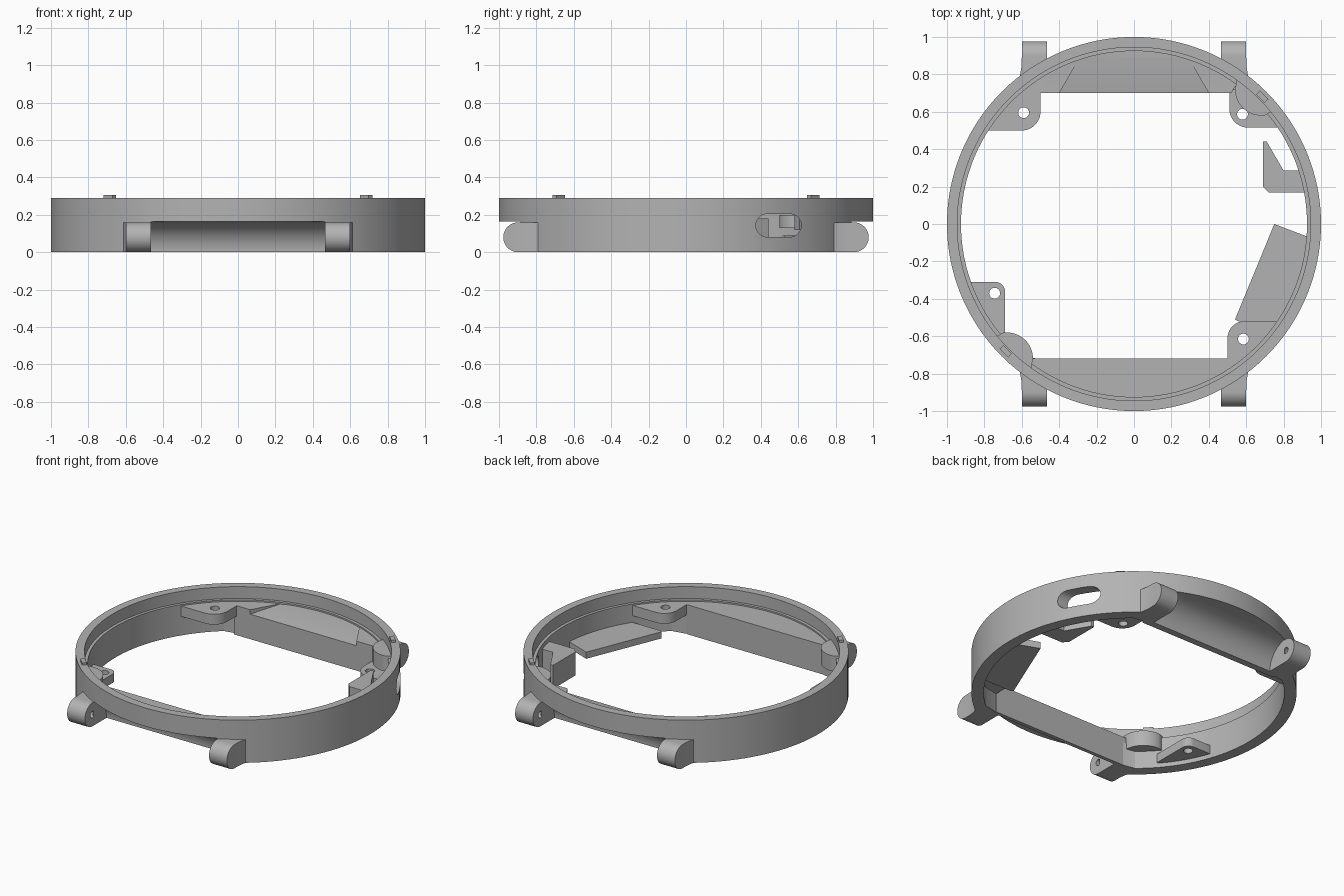
import bpy, bmesh, math

if "Cube" in bpy.data.objects:
    bpy.data.objects.remove(bpy.data.objects["Cube"])

grey = bpy.data.materials.new("satin_grey")
grey.diffuse_color = (0.45, 0.45, 0.45, 1)
grey.use_nodes = True
grey.node_tree.nodes["Principled BSDF"].inputs["Base Color"].default_value = grey.diffuse_color


def arc(cx, cy, r, a0, a1, n=10):
    return [(cx + r * math.cos(math.radians(a0 + (a1 - a0) * i / n)),
             cy + r * math.sin(math.radians(a0 + (a1 - a0) * i / n))) for i in range(n + 1)]


def wall(a0, a1, n=12):
    # arc buried inside the ring wall
    return arc(0, 0, 0.965, a0, a1, n)


def circle(cx, cy, r, n=24):
    return arc(cx, cy, r, 0, 360 - 360 / n, n - 1)


def flip(pts, sx, sy):
    return [(x * sx, y * sy) for x, y in pts]


def prism(name, pts, lo, hi, axis='z'):
    """Extrude a 2D outline; axis z uses (x, y), axis x uses (y, z)."""
    bm = bmesh.new()
    put = (lambda p, c: (p[0], p[1], c)) if axis == 'z' else (lambda p, c: (c, p[0], p[1]))
    a = [bm.verts.new(put(p, lo)) for p in pts]
    b = [bm.verts.new(put(p, hi)) for p in pts]
    bm.faces.new(a)
    bm.faces.new(b)
    for i in range(len(pts)):
        j = (i + 1) % len(pts)
        bm.faces.new((a[i], a[j], b[j], b[i]))
    bmesh.ops.recalc_face_normals(bm, faces=bm.faces)
    me = bpy.data.meshes.new(name)
    bm.to_mesh(me)
    bm.free()
    me.materials.append(grey)
    ob = bpy.data.objects.new(name, me)
    bpy.context.collection.objects.link(ob)
    return ob


def boolean(ob, tool, op='DIFFERENCE'):
    m = ob.modifiers.new("cut", 'BOOLEAN')
    m.operation, m.solver, m.object = op, 'EXACT', tool
    bpy.context.view_layer.objects.active = ob
    bpy.ops.object.modifier_apply(modifier=m.name)
    bpy.data.objects.remove(tool)


def strap_recess(s):
    # rounded channel between a pair of lugs
    prof = [(0.745, -0.1)] + arc(0.91, 0, 0.165, 180, 90, 14) + [(1.2, 0.165), (1.2, -0.1)]
    return prism("recess_cutter", flip(prof, s, 1), -0.466, 0.466, 'x')


# ring with a stepped bore, strap recesses and a side port
ring = prism("case_ring", circle(0, 0, 1, 128), 0, 0.29)
boolean(ring, prism("bore_cutter", circle(0, 0, 0.925, 128), -0.1, 0.4))
boolean(ring, prism("lip_cutter", circle(0, 0, 0.945, 128), 0.21, 0.4))
for s in (1, -1):
    boolean(ring, strap_recess(s))
port = arc(0.435, 0.143, 0.062, 90, 270) + arc(0.555, 0.143, 0.062, -90, 90)
boolean(ring, prism("port_cutter", port, 0.6, 1.2, 'x'))

# straight inner blocks at front and back
front = prism("front_block", [(-0.54, -0.72), (0.5, -0.72)] + wall(-54, -126, 24), 0, 0.2)
boolean(front, strap_recess(-1))
back = prism("back_block", [(-0.52, 0.70), (0.52, 0.70)] + wall(54, 126, 24), 0, 0.2)
boolean(back, strap_recess(1))

# shallow ramp on the back block
bm = bmesh.new()
for s in (1, -1):
    for x, y, z in ((0.405, 0.69, 0.168), (0.29, 0.89, 0.2), (0.405, 0.69, 0.3), (0.29, 0.89, 0.3)):
        bm.verts.new((x * s, y, z))
bmesh.ops.convex_hull(bm, input=bm.verts)
bmesh.ops.recalc_face_normals(bm, faces=bm.faces)
me = bpy.data.meshes.new("ramp_cutter")
bm.to_mesh(me)
bm.free()
me.materials.append(grey)
ramp = bpy.data.objects.new("ramp_cutter", me)
bpy.context.collection.objects.link(ramp)
boolean(back, ramp)

# strap lugs: flared root, round tip, pin hole
root = [(0.466, 0.73), (0.466, 0.897), (0.6, 0.897)] + arc(0.97, 0.88, 0.37, 183, 217, 8) + [(0.62, 0.70)]
for sx, a in ((1, "right"), (-1, "left")):
    for sy, b in ((1, "back"), (-1, "front")):
        lug = prism(f"{b}_{a}_lug", flip(root, sx, sy), 0, 0.16)
        x0, x1 = sorted((0.466 * sx, 0.6 * sx))
        boolean(lug, prism("tip", circle(0.897 * sy, 0.08, 0.08, 40), x0, x1, 'x'), 'UNION')
        h0, h1 = sorted((0.4 * sx, 0.56 * sx))
        boolean(lug, prism("pin_cutter", circle(0.897 * sy, 0.08, 0.022, 16), h0, h1, 'x'))

# screw tabs: outline, hole centre, bottom, top
tabs = {
    "back_left_tab": ([(-0.5, 0.72)] + arc(-0.6, 0.6, 0.1, 0, -90) + [(-0.8, 0.5)]
                      + wall(147, 125) + [(-0.5, 0.78)], (-0.59, 0.595), 0.13, 0.2),
    "front_right_tab": ([(0.5, -0.74)] + arc(0.59, -0.61, 0.09, 180, 90) + [(0.8, -0.52)]
                        + wall(-33, -55), (0.585, -0.615), 0.13, 0.2),
    "back_right_tab": ([(0.51, 0.74)] + arc(0.61, 0.615, 0.1, 180, 270) + [(0.8, 0.515)]
                       + wall(33, 55), (0.58, 0.587), 0.02, 0.09),
    "front_left_tab": ([(-0.69, -0.6)] + arc(-0.74, -0.36, 0.05, 0, 90) + [(-0.89, -0.31)]
                       + wall(199, 221), (-0.745, -0.37), 0.03, 0.09),
}
for name, (pts, hole, lo, hi) in tabs.items():
    tab = prism(name, pts, lo, hi)
    boolean(tab, prism("screw_cutter", circle(*hole, 0.029), -0.1, 0.4))

# round bosses and locating pins on opposite corners
boss = arc(-0.68, -0.72, 0.14, 0, 98, 16) + wall(219, 235)
pin = [(-0.713, -0.667), (-0.692, -0.648), (-0.648, -0.692), (-0.667, -0.713)]
for s, a in ((1, "front_left"), (-1, "back_right")):
    prism(a + "_boss", flip(boss, s, s), 0.12, 0.225)
    prism(a + "_locating_pin", flip([(x - 0.005, y - 0.0) for x, y in pin], s, s), 0.2, 0.305)

# bracket behind the port, and the low support plate
prism("port_bracket", [(0.69, 0.2), (0.72, 0.168), (0.935, 0.168), (0.91, 0.285), (0.8, 0.285),
                       (0.71, 0.44), (0.69, 0.44)], 0.02, 0.18)
prism("support_plate", [(0.75, 0.0), (0.96, -0.08)] + wall(-6, -33)
      + [(0.77, -0.52), (0.56, -0.52), (0.54, -0.51), (0.66, -0.22)], 0.04, 0.085)

# smooth curved walls, keep edges sharp
bpy.ops.object.select_all(action='DESELECT')
for ob in bpy.context.scene.objects:
    ob.select_set(True)
    bpy.context.view_layer.objects.active = ob
bpy.ops.object.shade_smooth_by_angle(angle=math.radians(30))
